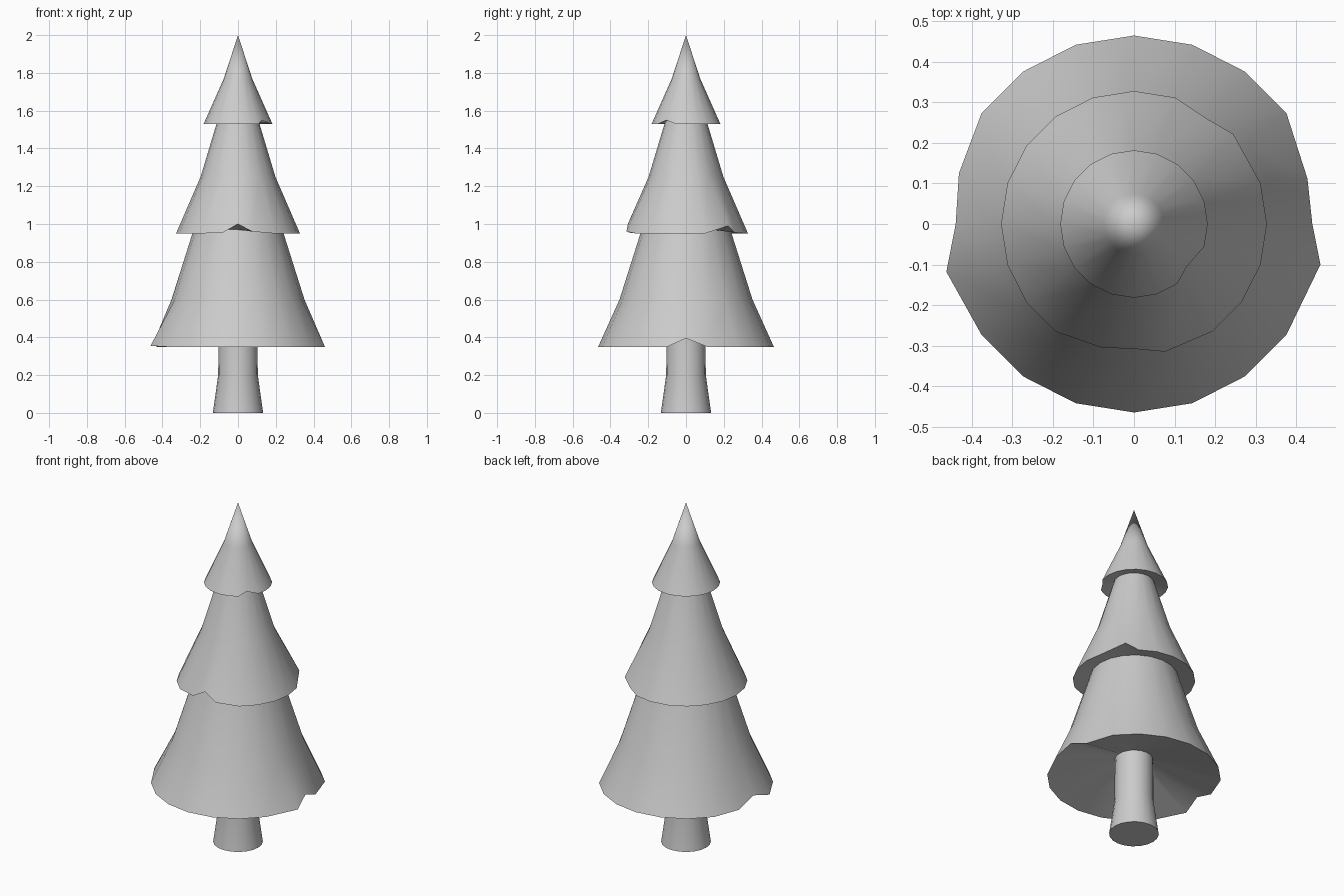
import bpy, bmesh
from math import sin, cos, tau

if "Cube" in bpy.data.objects:
    bpy.data.objects.remove(bpy.data.objects["Cube"])

SIDES = 20


def lathe(name, profile, edits=None):
    """Spin (radius, z) points round z; edits maps (ring, side) to a moved vertex."""
    edits = edits or {}
    bm = bmesh.new()
    rings = []
    for r, (rad, z) in enumerate(profile):
        if rad == 0:
            rings.append([bm.verts.new((0, 0, z))] * SIDES)
            continue
        ring = []
        for s in range(SIDES):
            a = tau * s / SIDES
            co = edits.get((r, s), (rad * cos(a), rad * sin(a), z))
            ring.append(bm.verts.new(co))
        rings.append(ring)
    for a, b in zip(rings, rings[1:]):
        for i in range(SIDES):
            j = (i + 1) % SIDES
            quad = list(dict.fromkeys((a[i], a[j], b[j], b[i])))
            bm.faces.new(quad)
    bmesh.ops.recalc_face_normals(bm, faces=bm.faces)
    mesh = bpy.data.meshes.new(name)
    bm.to_mesh(mesh)
    bm.free()
    obj = bpy.data.objects.new(name, mesh)
    bpy.context.collection.objects.link(obj)
    bpy.ops.object.select_all(action='DESELECT')
    obj.select_set(True)
    bpy.context.view_layer.objects.active = obj
    bpy.ops.object.shade_smooth_by_angle(angle=0.7)
    return obj


# Trunk: flared foot, closed at the bottom, running up into the foliage
lathe("trunk", [(0, 0), (0.133, 0), (0.105, 0.2), (0.102, 0.47)])

# Foliage: three stacked skirts as one continuous profile
foliage = [
    (0.1, 0.46), (0.465, 0.35), (0.352, 0.6), (0.235, 0.97),
    (0.328, 0.95), (0.198, 1.25), (0.108, 1.55),
    (0.182, 1.53), (0.075, 1.77), (0, 2.0),
]
# Nicks in the three rims
nicks = {
    (1, 1): (0.428, 0.112, 0.35), (1, 0): (0.44, 0, 0.395), (1, 19): (0.46, -0.1, 0.35),
    (1, 9): (-0.432, 0.125, 0.35), (1, 10): (-0.44, 0, 0.39), (1, 11): (-0.463, -0.118, 0.355),
    (4, 15): (0, -0.308, 1.0), (4, 14): (-0.08, -0.305, 0.955), (4, 16): (0.077, -0.315, 0.96),
    (4, 3): (0.183, 0.258, 0.955), (4, 2): (0.245, 0.222, 0.99),
    (7, 18): (0.13, -0.105, 1.55),
}
lathe("foliage", foliage, nicks)
